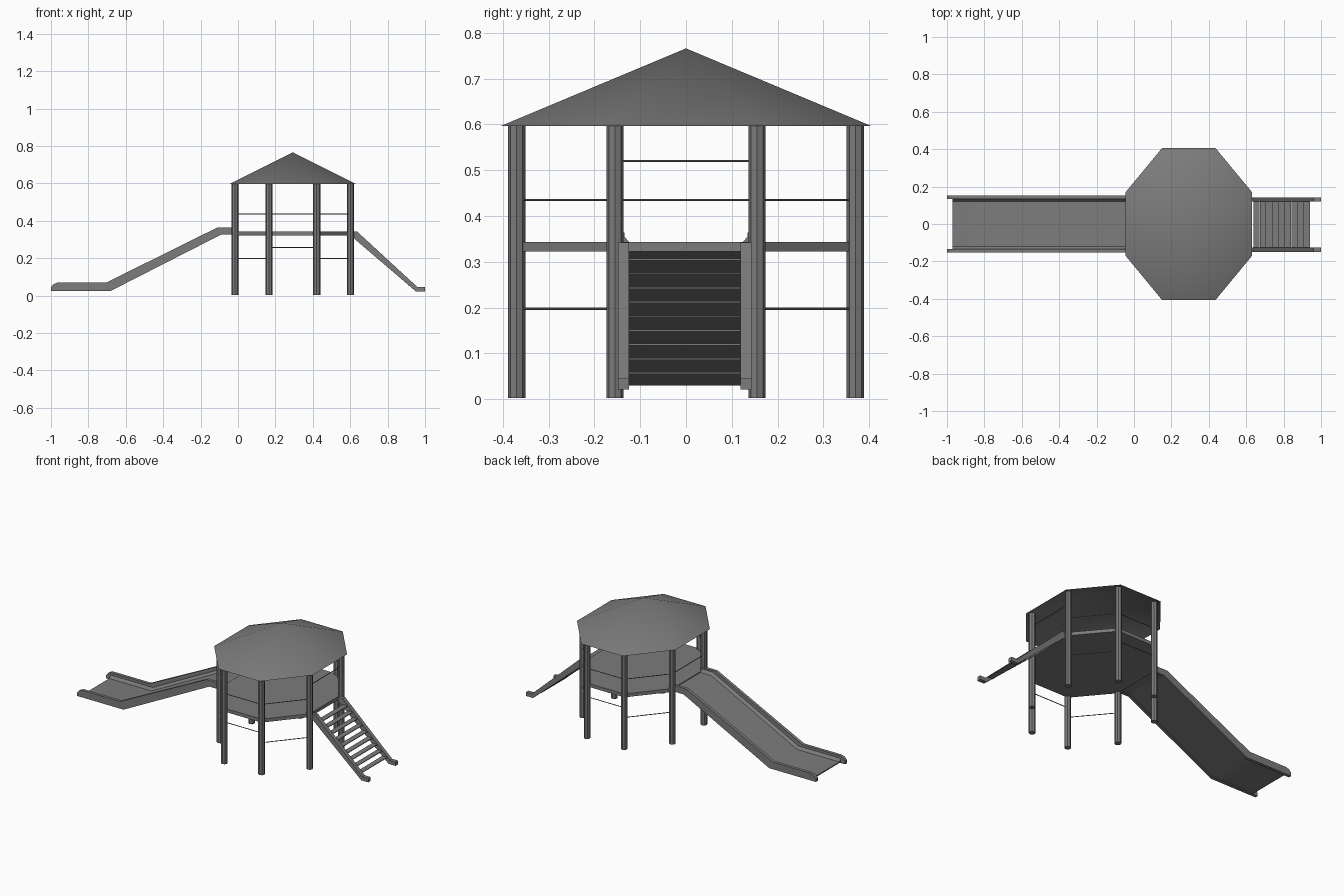
import bpy, bmesh, math
from mathutils import Vector

cube = bpy.data.objects.get("Cube")
if cube:
    bpy.data.objects.remove(cube, do_unlink=True)

grey = bpy.data.materials.new("mid grey")
grey.use_nodes = True
grey.diffuse_color = (0.2, 0.2, 0.2, 1)
grey.node_tree.nodes["Principled BSDF"].inputs["Base Color"].default_value = (0.2, 0.2, 0.2, 1)

CX = 0.293  # tower centre


def finish(name, bm):
    bmesh.ops.recalc_face_normals(bm, faces=bm.faces)
    mesh = bpy.data.meshes.new(name)
    bm.to_mesh(mesh)
    bm.free()
    mesh.materials.append(grey)
    obj = bpy.data.objects.new(name, mesh)
    bpy.context.collection.objects.link(obj)
    bpy.ops.object.select_all(action='DESELECT')
    obj.select_set(True)
    bpy.context.view_layer.objects.active = obj
    bpy.ops.object.shade_smooth_by_angle(angle=math.radians(30))
    return obj


def loft(name, rings):
    """Closed solid skinned through a list of matching rings of points."""
    bm = bmesh.new()
    loops = [[bm.verts.new(p) for p in ring] for ring in rings]
    n = len(loops[0])
    for a, b in zip(loops, loops[1:]):
        for i in range(n):
            j = (i + 1) % n
            bm.faces.new((a[i], a[j], b[j], b[i]))
    bm.faces.new(loops[0])
    bm.faces.new(loops[-1])
    return finish(name, bm)


def side_plate(name, profile, y0, y1):
    return loft(name, [[(x, y, z) for x, z in profile] for y in (y0, y1)])


def rod(name, a, b, radius, sides):
    a, b = Vector(a), Vector(b)
    bm = bmesh.new()
    bmesh.ops.create_cone(bm, cap_ends=True, segments=sides, radius1=radius,
                          radius2=radius, depth=(b - a).length)
    turn = (b - a).to_track_quat('Z', 'Y')
    for v in bm.verts:
        v.co = turn @ v.co + (a + b) / 2
    return finish(name, bm)


def octagon(x_in, x_out, y_in, y_out):
    quarter = [(x_out, y_in), (x_in, y_out)]
    pts = quarter + [(-x, y) for x, y in reversed(quarter)]
    pts += [(-x, -y) for x, y in pts]
    return [(CX + x, y) for x, y in pts]


# Eight posts on a slightly stretched octagon
corners = octagon(0.128, 0.308, 0.155, 0.37)
for i, (x, y) in enumerate(corners):
    rod(f"post_{i + 1}", (x, y, 0.003), (x, y, 0.597), 0.019, 8)

# Platform floor
deck = octagon(0.128, 0.308, 0.155, 0.37)
loft("platform_floor", [[(x, y, z) for x, y in deck] for z in (0.322, 0.343)])

# Thin rails: side 3 opens to the slide, side 7 to the stairs
heights = {0: (0.197, 0.435), 1: (0.258, 0.435), 2: (0.197, 0.435), 3: (0.435,),
           4: (0.197, 0.435), 5: (0.258, 0.435), 6: (0.197, 0.435), 7: (0.52,)}
for side, levels in heights.items():
    a, b = corners[side], corners[(side + 1) % 8]
    for k, z in enumerate(levels):
        rod(f"rail_{side + 1}_{k + 1}", (*a, z), (*b, z), 0.0026, 6)

# Open conical roof
bm = bmesh.new()
rim = [bm.verts.new((x, y, 0.596)) for x, y in octagon(0.143, 0.338, 0.17, 0.406)]
apex = bm.verts.new((CX, 0, 0.766))
for i in range(8):
    bm.faces.new((rim[i], rim[(i + 1) % 8], apex))
finish("roof", bm)

# Slide bed with chamfered inner corners
section = [(-0.137, 0.005), (-0.137, 0.032), (-0.12, 0.012),
           (0.12, 0.012), (0.137, 0.032), (0.137, 0.005)]
path = [(-0.97, 0.025), (-0.68, 0.025), (-0.09, 0.326), (-0.015, 0.326)]
loft("slide_bed", [[(x, y, z + dz) for y, dz in section] for x, z in path])

# Slide side walls with rounded noses
wall = [(-1, 0.025), (-0.68, 0.025), (-0.09, 0.326), (-0.02, 0.326), (-0.02, 0.364),
        (-0.11, 0.364), (-0.705, 0.069), (-0.965, 0.069), (-0.985, 0.062), (-1, 0.045)]
for name, s in (("left", -1), ("right", 1)):
    side_plate(f"slide_wall_{name}", wall, s * 0.134, s * 0.153)

# Stair side beams with flat feet
beam = [(0.605, 0.342), (0.637, 0.342), (0.96, 0.045), (1, 0.045),
        (1, 0.021), (0.952, 0.021), (0.605, 0.318)]
for name, s in (("left", -1), ("right", 1)):
    side_plate(f"stair_beam_{name}", beam, s * 0.122 - 0.003, s * 0.146 - 0.003)

# Thin stair treads
for i in range(9):
    z = 0.057 + i * 0.031
    x = 0.942 - i * 0.0338
    tread = [(x - 0.033, z - 0.002), (x, z - 0.002), (x, z + 0.002), (x - 0.033, z + 0.002)]
    side_plate(f"stair_tread_{i + 1}", tread, -0.128, 0.122)
